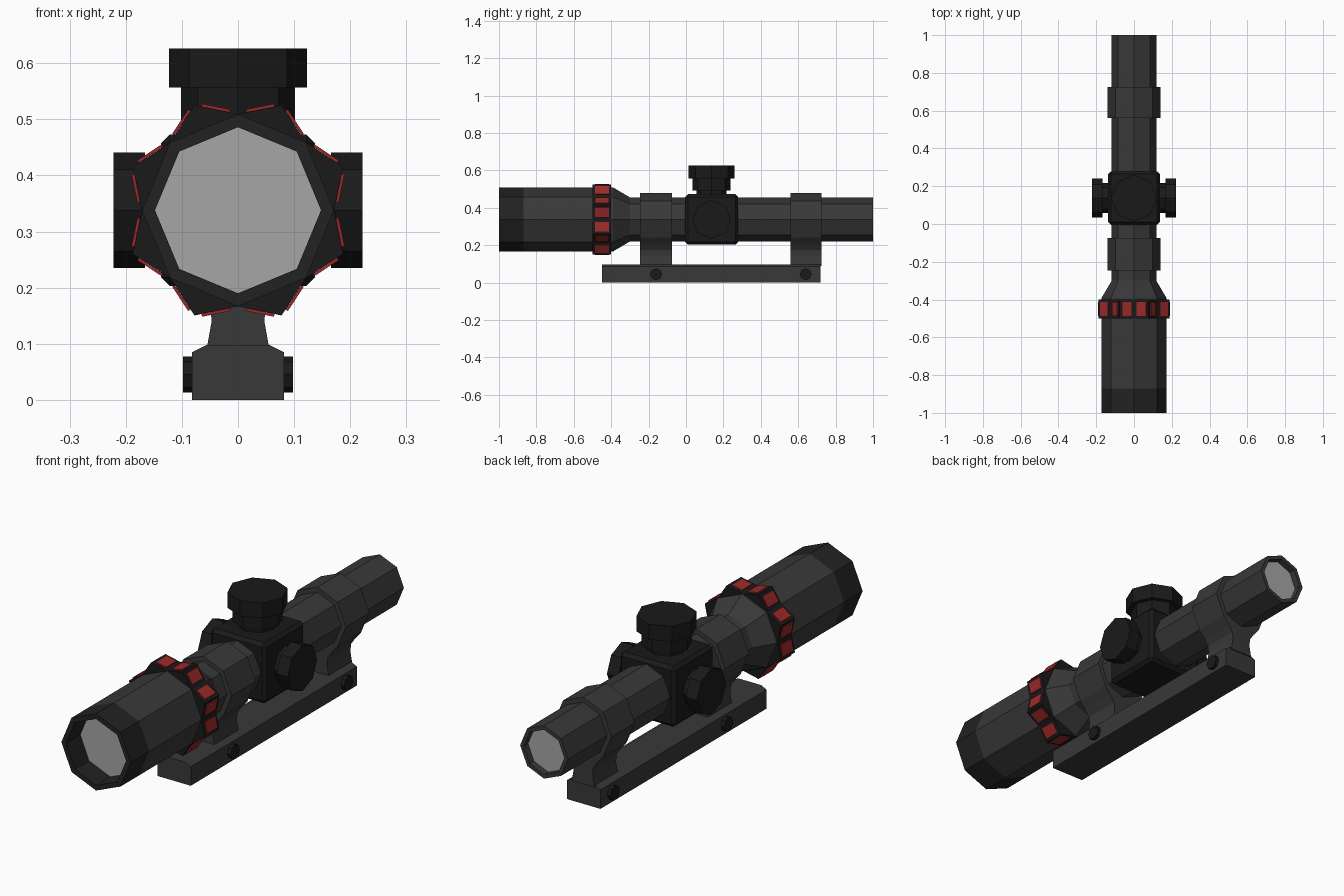
import bpy, bmesh
from math import cos, sin, pi

if "Cube" in bpy.data.objects:
    bpy.data.objects.remove(bpy.data.objects["Cube"])

AX = 0.338   # height of the optical axis
TY = 0.137   # y of the turret housing


def material(name, rgb):
    m = bpy.data.materials.new(name)
    m.diffuse_color = (*rgb, 1)
    m.use_nodes = True
    m.node_tree.nodes["Principled BSDF"].inputs["Base Color"].default_value = m.diffuse_color
    return m


GREY = material("tube_grey", (0.04, 0.04, 0.04))
DARK = material("dark_grey", (0.016, 0.016, 0.016))
BLACK = material("black", (0.010, 0.010, 0.010))
RED = material("red", (0.33, 0.022, 0.022))
GLASS = material("glass", (0.38, 0.38, 0.38))


def finish(name, bm, mat):
    bmesh.ops.recalc_face_normals(bm, faces=bm.faces[:])
    me = bpy.data.meshes.new(name)
    bm.to_mesh(me)
    bm.free()
    me.materials.append(mat)
    ob = bpy.data.objects.new(name, me)
    bpy.context.collection.objects.link(ob)
    return ob


def lathe(name, profile, axis, origin, mat, n=8, star=1.0, loop=False):
    """Revolve (radius, distance) points; loop=True makes a hollow ring."""
    bm = bmesh.new()
    rings = []
    for r, t in profile:
        ring = []
        for i in range(n):
            a = 2 * pi * i / n
            k = r * (star if i % 2 else 1)
            u, v = k * cos(a), k * sin(a)
            p = {'X': (t, u, v), 'Y': (u, t, v), 'Z': (u, v, t)}[axis]
            ring.append(bm.verts.new([p[j] + origin[j] for j in range(3)]))
        rings.append(ring)
    pairs = list(zip(rings, rings[1:]))
    if loop:
        pairs.append((rings[-1], rings[0]))
    else:
        bm.faces.new(rings[0])
        bm.faces.new(rings[-1])
    for a, b in pairs:
        for i in range(n):
            j = (i + 1) % n
            bm.faces.new((a[i], a[j], b[j], b[i]))
    return finish(name, bm, mat)


def prism(name, half, y0, y1, mat):
    """Extrude a mirrored (x, z) half profile along y."""
    pts = half + [(-x, z) for x, z in reversed(half)]
    bm = bmesh.new()
    a = [bm.verts.new((x, y0, z)) for x, z in pts]
    b = [bm.verts.new((x, y1, z)) for x, z in pts]
    bm.faces.new(a)
    bm.faces.new(b)
    for i in range(len(pts)):
        j = (i + 1) % len(pts)
        bm.faces.new((a[i], a[j], b[j], b[i]))
    return finish(name, bm, mat)


C = (0, 0, AX)

# Hollow main tube, front shade and lenses
lathe("main_tube", [(.148, -.87), (.171, -.87), (.171, -.39), (.118, -.30),
                    (.118, 1), (.10, 1), (.10, -.30), (.148, -.42)],
      'Y', C, GREY, loop=True)
lathe("front_shade", [(.148, -.87), (.148, -1), (.171, -1), (.171, -.87)],
      'Y', C, DARK, loop=True)
lathe("front_lens", [(.15, -.90), (.15, -.89)], 'Y', C, GLASS)
lathe("rear_lens", [(.102, .96), (.102, .97)], 'Y', C, GLASS)

# Grip ring with a sixteen-faced star section
STAR = .203 / .171
lathe("grip_ring", [(.133, -.5), (.171, -.5), (.171, -.4), (.133, -.4)],
      'Y', C, BLACK, n=16, star=STAR, loop=True)

# Red patch on every face of the grip ring
bm = bmesh.new()
for i in range(16):
    ends = []
    for k in (i, i + 1):
        a = 2 * pi * k / 16
        r = .171 * (STAR if k % 2 else 1) + .003
        ends.append((r * cos(a), r * sin(a)))
    (x0, z0), (x1, z1) = ends
    quad = []
    for f, y in ((.18, -.487), (.82, -.487), (.82, -.413), (.18, -.413)):
        quad.append(bm.verts.new((x0 + (x1 - x0) * f, y, AX + z0 + (z1 - z0) * f)))
    bm.faces.new(quad)
patches = finish("grip_patches", bm, RED)
mod = patches.modifiers.new("thickness", 'SOLIDIFY')
mod.thickness = .005
mod.offset = 0

# Turret housing: bevelled block
bm = bmesh.new()
bmesh.ops.create_cube(bm, size=1)
for v in bm.verts:
    v.co = (v.co.x * .274, v.co.y * .284 + TY, v.co.z * .27 + AX)
bmesh.ops.bevel(bm, geom=bm.edges[:], offset=.015, segments=1, affect='EDGES')
finish("turret_housing", bm, BLACK)

# Top turret and the two side turrets
lathe("top_turret", [(.08, .45), (.08, .492), (.102, .492), (.102, .557),
                     (.123, .557), (.123, .626)], 'Z', (0, TY, 0), BLACK)
for side, s in (("right", 1), ("left", -1)):
    lathe(side + "_turret", [(.08, s * .12), (.08, s * .166), (.103, s * .166),
                             (.103, s * .222)], 'X', (0, TY, AX), BLACK)

# Mount rail
prism("mount_rail", [(.082, 0), (.082, .085), (.056, .098)], -.45, .72, GREY)

# Clamps: pillar and ring, with a cross bolt on each side
PILLAR = [(.056, .09), (.047, .14), (.05, .175), (.07, .205), (.10, .24)]
for tag, y0, y1, yb in (("front", -.245, -.075, -.16), ("rear", .56, .725, .64)):
    prism(tag + "_pillar", PILLAR, y0, y1, GREY)
    lathe(tag + "_clamp_ring", [(.112, y0), (.14, y0), (.14, y1), (.112, y1)],
          'Y', C, GREY, loop=True)
    for side, s in (("right", 1), ("left", -1)):
        lathe(f"{tag}_{side}_bolt", [(.032, s * .07), (.032, s * .098)],
              'X', (0, yb, .045), BLACK)
